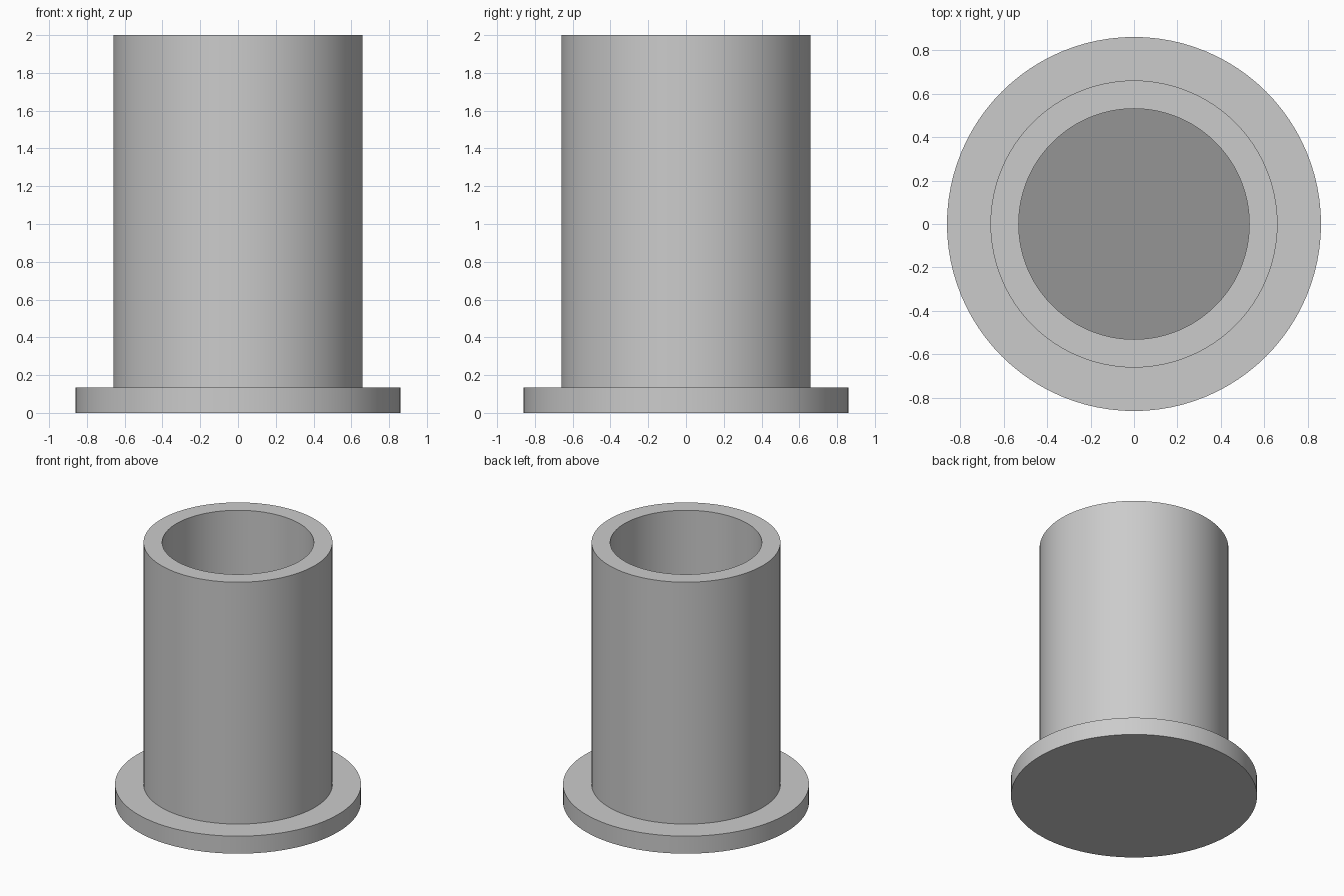
import bpy
import bmesh
import math

cube = bpy.data.objects.get("Cube")
if cube:
    bpy.data.objects.remove(cube, do_unlink=True)

SIDES = 96
FLANGE_R, TUBE_R, BORE_R = 0.86, 0.66, 0.53
FLANGE_TOP, HEIGHT = 0.135, 2.0


def make_material(name, value):
    mat = bpy.data.materials.new(name)
    mat.use_nodes = True
    colour = (value, value, value, 1)
    mat.diffuse_color = colour
    mat.node_tree.nodes["Principled BSDF"].inputs["Base Color"].default_value = colour
    return mat


def lathe(name, profile, materials):
    """Spin a (radius, height) profile around z; points at radius 0 become poles."""
    bm = bmesh.new()
    verts = [bm.verts.new((r, 0, z)) for r, z in profile]
    edges = [bm.edges.new(pair) for pair in zip(verts, verts[1:])]
    bmesh.ops.spin(bm, geom=verts + edges, cent=(0, 0, 0), axis=(0, 0, 1),
                   angle=math.tau, steps=SIDES, use_merge=True)
    bmesh.ops.remove_doubles(bm, verts=bm.verts, dist=0.0001)
    bmesh.ops.recalc_face_normals(bm, faces=bm.faces)
    mesh = bpy.data.meshes.new(name)
    bm.to_mesh(mesh)
    bm.free()
    for mat in materials:
        mesh.materials.append(mat)
    obj = bpy.data.objects.new(name, mesh)
    bpy.context.collection.objects.link(obj)
    bpy.ops.object.select_all(action="DESELECT")
    obj.select_set(True)
    bpy.context.view_layer.objects.active = obj
    bpy.ops.object.shade_smooth_by_angle(angle=math.radians(30))
    return obj


grey = make_material("light grey", 0.6)
dark = make_material("dark grey", 0.3)

# Flanged cup: solid base, wide flange and straight hollow tube
cup = lathe("flanged_tube", [
    (0, 0), (FLANGE_R, 0), (FLANGE_R, FLANGE_TOP), (TUBE_R, FLANGE_TOP),
    (TUBE_R, HEIGHT), (BORE_R, HEIGHT), (BORE_R, FLANGE_TOP), (0, FLANGE_TOP),
], [grey, dark])

# Darker floor inside the bore
for face in cup.data.polygons:
    inside = face.center.xy.length < BORE_R - 0.01
    if inside and face.normal.z > 0.9:
        face.material_index = 1
